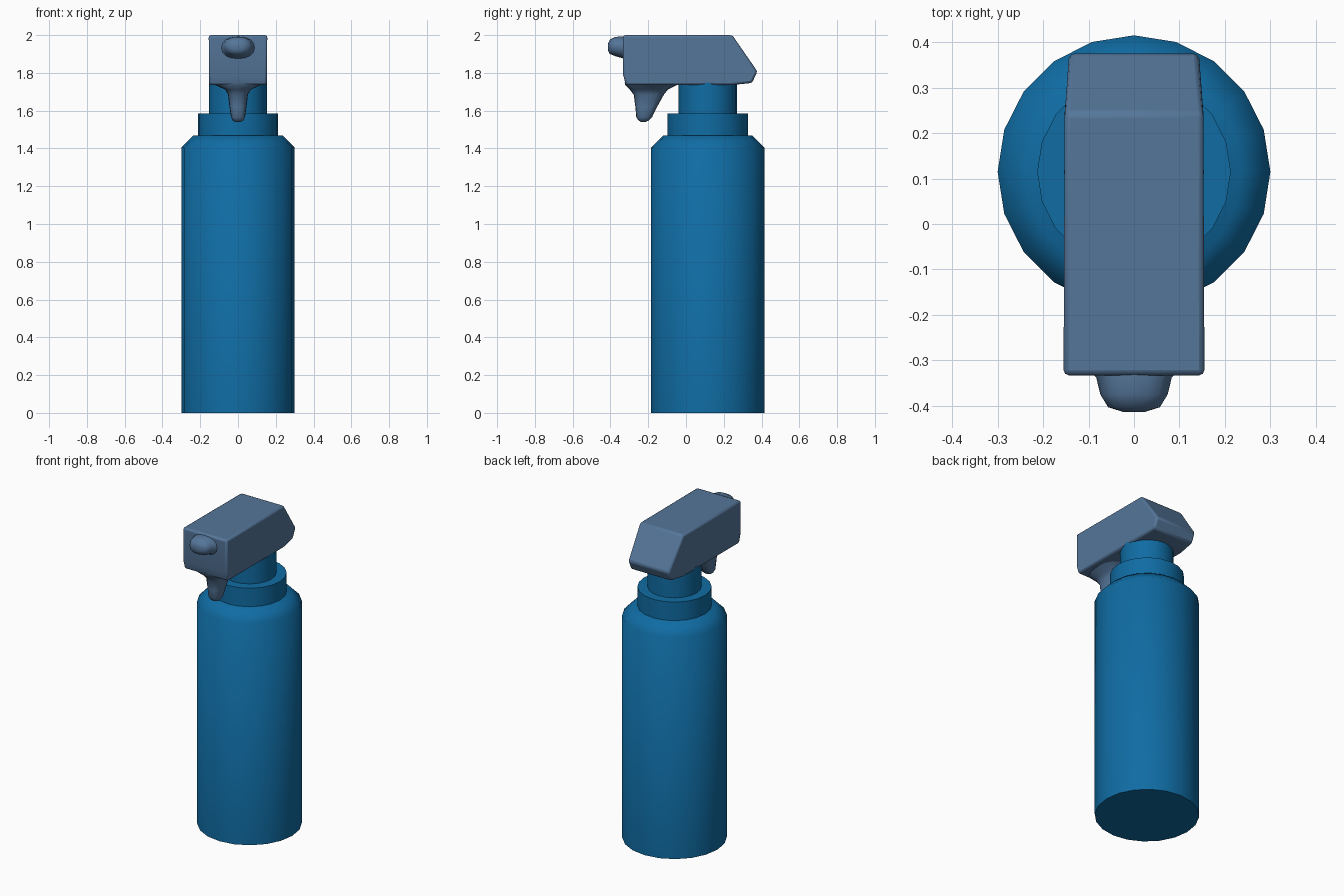
import bpy, bmesh, math

if "Cube" in bpy.data.objects:
    bpy.data.objects.remove(bpy.data.objects["Cube"])

CY = 0.115  # bottle axis


def material(name, color):
    m = bpy.data.materials.new(name)
    m.diffuse_color = (*color, 1)
    m.use_nodes = True
    m.node_tree.nodes["Principled BSDF"].inputs["Base Color"].default_value = m.diffuse_color
    return m


blue = material("bottle_blue", (0.005, 0.15, 0.37))
slate = material("head_slate", (0.09, 0.18, 0.32))


def finish(name, bm, mat, angle):
    bmesh.ops.recalc_face_normals(bm, faces=bm.faces[:])
    me = bpy.data.meshes.new(name)
    bm.to_mesh(me)
    bm.free()
    ob = bpy.data.objects.new(name, me)
    bpy.context.collection.objects.link(ob)
    me.materials.append(mat)
    bpy.ops.object.select_all(action='DESELECT')
    ob.select_set(True)
    bpy.context.view_layer.objects.active = ob
    bpy.ops.object.shade_smooth_by_angle(angle=math.radians(angle))
    return ob


def loft(name, rings, mat, angle):
    """Skin a list of equal-length point rings and cap both ends."""
    bm = bmesh.new()
    loops = [[bm.verts.new(p) for p in ring] for ring in rings]
    n = len(loops[0])
    for a, b in zip(loops, loops[1:]):
        for i in range(n):
            j = (i + 1) % n
            bm.faces.new((a[i], a[j], b[j], b[i]))
    bm.faces.new(loops[0])
    bm.faces.new(loops[-1])
    return finish(name, bm, mat, angle)


def ellipse(rx, ry, n, power=1.0):
    """Ellipse points; power below 1 makes it boxier."""
    pts = []
    for i in range(n):
        a = 2 * math.pi * i / n
        c, s = math.cos(a), math.sin(a)
        pts.append((rx * math.copysign(abs(c) ** power, c),
                    ry * math.copysign(abs(s) ** power, s)))
    return pts


def turned(name, profile):
    rings = [[(x, CY + y, z) for x, y in ellipse(r, r, 20)] for r, z in profile]
    return loft(name, rings, blue, 50)


# Bottle, collar and neck
turned("bottle", [(0.30, 0), (0.30, 1.405), (0.237, 1.468)])
turned("collar", [(0.213, 1.46), (0.213, 1.585)])
turned("neck", [(0.154, 1.58), (0.154, 1.75)])

# Spray head: side profile (y, z, half width) with softened edges
side = [(-0.333, 2.0, 0.155), (0.245, 2.0, 0.153), (0.378, 1.808, 0.143),
        (0.35, 1.747, 0.143), (0.24, 1.735, 0.153), (-0.318, 1.735, 0.153),
        (-0.333, 1.79, 0.155)]
head = loft("spray_head", [[(s * w, y, z) for y, z, w in side] for s in (-1, 1)],
            slate, 40)
bev = head.modifiers.new("soft_edges", 'BEVEL')
bev.width = 0.012
bev.segments = 2
bev.limit_method = 'ANGLE'
bev.angle_limit = math.radians(25)

# Trigger: (z, front y, back y, half width), flaring into the head
trigger = [(1.75, -0.325, -0.02, 0.135), (1.735, -0.322, -0.05, 0.12),
           (1.712, -0.298, -0.095, 0.068), (1.685, -0.277, -0.117, 0.053),
           (1.62, -0.268, -0.153, 0.045), (1.565, -0.263, -0.18, 0.037),
           (1.547, -0.25, -0.198, 0.027), (1.54, -0.238, -0.215, 0.012)]
loft("trigger", [[(x, (a + b) / 2 + y, z)
                  for x, y in ellipse(w, (b - a) / 2, 16, 0.75)]
                 for z, a, b, w in trigger], slate, 60)

# Nozzle: (y, centre z, half width, half height)
nozzle = [(-0.32, 1.93, 0.10, 0.062), (-0.338, 1.935, 0.083, 0.057),
          (-0.375, 1.94, 0.074, 0.051), (-0.403, 1.938, 0.057, 0.038),
          (-0.413, 1.936, 0.025, 0.018)]
loft("nozzle", [[(x, y, cz + z) for x, z in ellipse(rx, rz, 16, 0.9)]
                for y, cz, rx, rz in nozzle], slate, 60)
